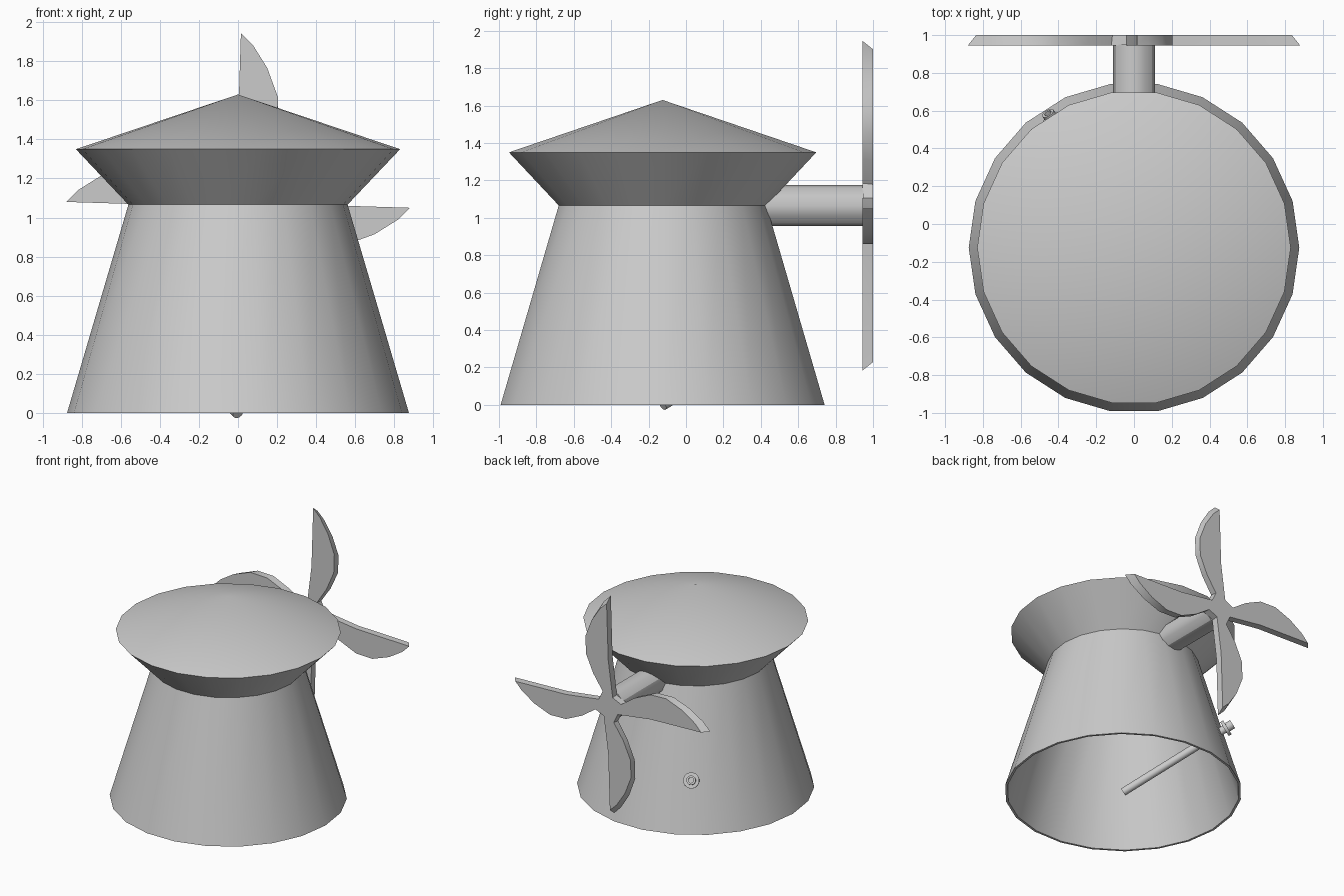
import bpy
import bmesh
import math
from mathutils import Vector

if "Cube" in bpy.data.objects:
    bpy.data.objects.remove(bpy.data.objects["Cube"], do_unlink=True)

AXIS_Y = -0.125
SIDES = 22
HUB = Vector((0, 0.945, 1.065))

clay = bpy.data.materials.new("plain grey")
clay.use_nodes = True
clay.diffuse_color = (0.6, 0.6, 0.6, 1)
clay.node_tree.nodes["Principled BSDF"].inputs["Base Color"].default_value = (0.6, 0.6, 0.6, 1)


def finish(bm, name, angle=30):
    bmesh.ops.recalc_face_normals(bm, faces=bm.faces)
    mesh = bpy.data.meshes.new(name)
    bm.to_mesh(mesh)
    bm.free()
    obj = bpy.data.objects.new(name, mesh)
    bpy.context.collection.objects.link(obj)
    mesh.materials.append(clay)
    bpy.ops.object.select_all(action="DESELECT")
    obj.select_set(True)
    bpy.context.view_layer.objects.active = obj
    bpy.ops.object.shade_smooth_by_angle(angle=math.radians(angle))
    return obj


def lathe(name, profile, sides, origin, axis=(0, 0, 1), closed=False):
    """Spin (radius, height) points about an axis."""
    bm = bmesh.new()
    verts = [bm.verts.new((r, 0, h)) for r, h in profile]
    pairs = list(zip(verts, verts[1:]))
    if closed:
        pairs.append((verts[-1], verts[0]))
    edges = [bm.edges.new(p) for p in pairs]
    bmesh.ops.spin(bm, geom=verts + edges, cent=(0, 0, 0), axis=(0, 0, 1),
                   angle=math.tau, steps=sides, use_duplicate=False)
    bmesh.ops.remove_doubles(bm, verts=bm.verts, dist=0.0005)
    turn = Vector((0, 0, 1)).rotation_difference(Vector(axis)).to_matrix()
    bmesh.ops.rotate(bm, verts=bm.verts, cent=(0, 0, 0), matrix=turn)
    bmesh.ops.translate(bm, verts=bm.verts, vec=origin)
    return finish(bm, name)


# Hollow tapered tower and its flared cap
centre = (0, AXIS_Y, 0)
lathe("tower_wall", [(0.875, 0), (0.56, 1.07), (0.545, 1.07), (0.857, 0)],
      SIDES, centre, closed=True)
lathe("flared_cap", [(0, 1.065), (0.56, 1.065), (0.83, 1.35), (0, 1.63)], SIDES, centre)

# Axle out of the back of the tower
lathe("fan_axle", [(0, 0), (0.11, 0), (0.11, 0.53), (0, 0.53)], 12,
      (0, 0.42, HUB.z), axis=(0, 1, 0))

# Four-bladed pinwheel: one blade outline (along, across) turned by quarters
blade = [(0.09, -0.04), (0.4, 0), (0.88, 0.015), (0.82, 0.075), (0.7, 0.15),
         (0.55, 0.205), (0.4, 0.2), (0.25, 0.135), (0.12, 0.05)]
bm = bmesh.new()
rings = []
for depth, reach in ((0, 1), (0.055, 0.95)):
    ring = []
    for quarter in range(4):
        for along, across in blade:
            x, z = across, along * reach
            for _ in range(quarter):
                x, z = z, -x
            ring.append(bm.verts.new(HUB + Vector((x, depth, z))))
    bm.faces.new(ring)
    rings.append(ring)
front, back = rings
for i in range(len(front)):
    j = (i + 1) % len(front)
    bm.faces.new((front[i], front[j], back[j], back[i]))
finish(bm, "fan_blades")

# Slanted rod through the tower wall, with a collar and tip outside
rod_axis = Vector((-0.4, 0.625, 0.38)).normalized()
lathe("slanted_rod", [(0, 0), (0.03, 0), (0.03, 0.88), (0.06, 0.88), (0.06, 0.905),
                      (0.035, 0.905), (0.035, 0.95), (0.02, 0.95), (0.02, 0.93), (0, 0.93)],
      16, centre, axis=rod_axis)
